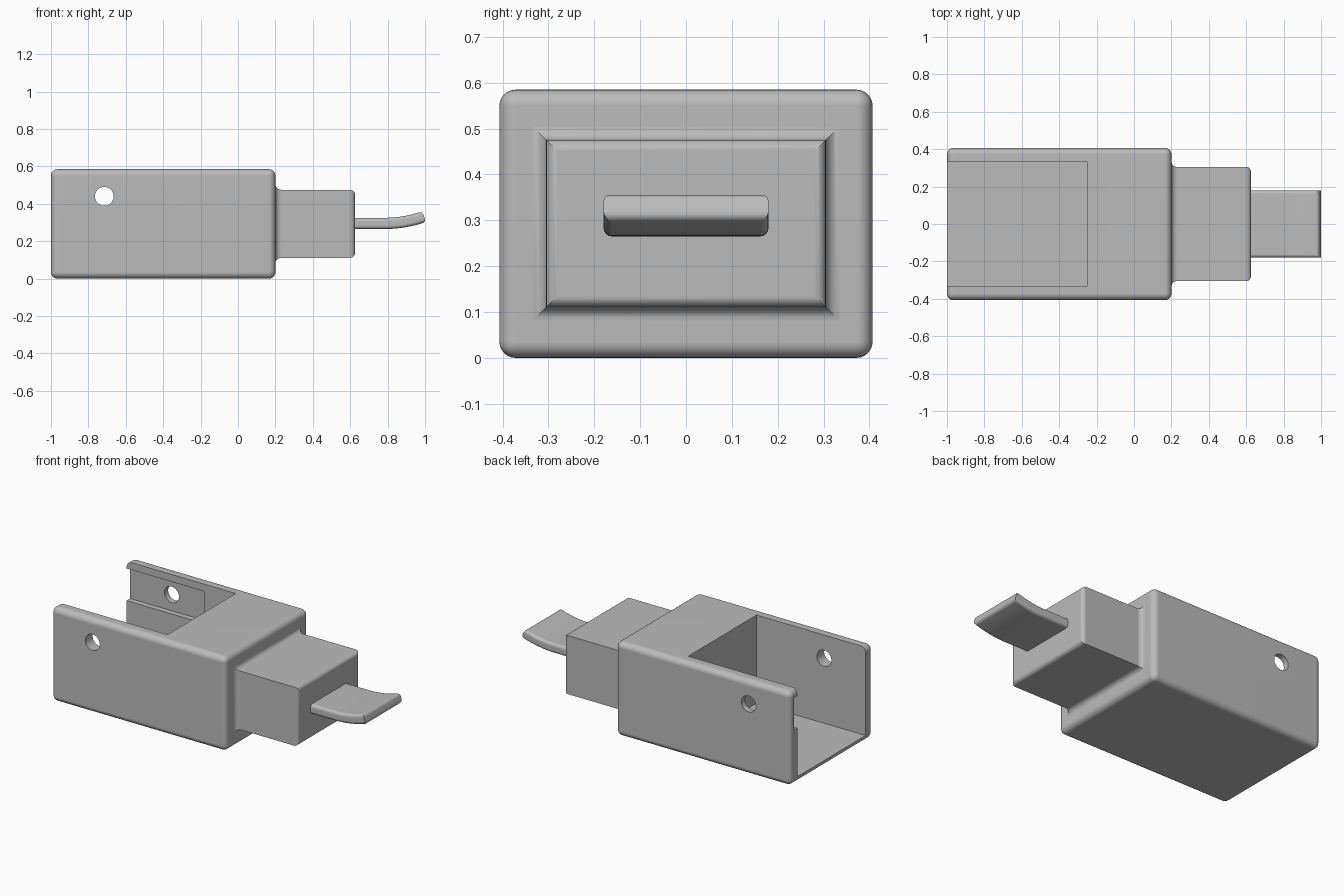
import bpy, bmesh
from math import pi, sin, cos, radians
from mathutils import Matrix

default = bpy.data.objects.get("Cube")
if default:
    bpy.data.objects.remove(default, do_unlink=True)

grey = bpy.data.materials.new("plain grey")
grey.use_nodes = True
GREY = (0.5, 0.5, 0.5, 1)
grey.diffuse_color = GREY
grey.node_tree.nodes["Principled BSDF"].inputs["Base Color"].default_value = GREY


def make_object(name, bm):
    bmesh.ops.recalc_face_normals(bm, faces=bm.faces)
    mesh = bpy.data.meshes.new(name)
    bm.to_mesh(mesh)
    bm.free()
    mesh.materials.append(grey)
    obj = bpy.data.objects.new(name, mesh)
    bpy.context.collection.objects.link(obj)
    return obj


def box(name, low, high):
    bm = bmesh.new()
    bmesh.ops.create_cube(bm, size=1)
    for v in bm.verts:
        v.co = [a + (c + 0.5) * (b - a) for a, b, c in zip(low, high, v.co)]
    return make_object(name, bm)


def activate(obj):
    bpy.ops.object.select_all(action='DESELECT')
    obj.select_set(True)
    bpy.context.view_layer.objects.active = obj


def cut(obj, cutter):
    mod = obj.modifiers.new("cut", 'BOOLEAN')
    mod.operation, mod.solver, mod.object = 'DIFFERENCE', 'EXACT', cutter
    activate(obj)
    bpy.ops.object.modifier_apply(modifier=mod.name)
    bpy.data.objects.remove(cutter, do_unlink=True)


def finish(obj):
    activate(obj)
    bpy.ops.object.shade_smooth_by_angle(angle=radians(30))
    mod = obj.modifiers.new("even shading", 'WEIGHTED_NORMAL')
    mod.keep_sharp = True


# Housing: rounded block
HALF_Y, TOP, FACE_X = 0.407, 0.585, 0.2
housing = box("housing", (-1, -HALF_Y, 0), (FACE_X, HALF_Y, TOP))
bevel = housing.modifiers.new("round", 'BEVEL')
bevel.width, bevel.segments = 0.035, 6
activate(housing)
bpy.ops.object.modifier_apply(modifier=bevel.name)

# Open pocket, and the shallow recess inside the back wall
cut(housing, box("pocket_cutter", (-1.1, -0.335, 0.037), (-0.25, 0.335, 0.7)))
cut(housing, box("recess_cutter", (-1.1, 0.2, 0.34), (-0.47, 0.37, 0.54)))

# Pin hole through both side walls
bm = bmesh.new()
bmesh.ops.create_cone(bm, cap_ends=True, segments=40, radius1=0.05, radius2=0.05, depth=1.2,
                      matrix=Matrix.Translation((-0.715, 0, 0.44)) @ Matrix.Rotation(pi / 2, 4, 'X'))
cut(housing, make_object("pin_hole_cutter", bm))
finish(housing)

# Neck: rectangular rings with a flared root and a rounded end, mitred corners
NECK_Y, NECK_Z, MID_Z, END_X = 0.305, 0.182, 0.293, 0.625
ROOT_R, END_R, STEPS = 0.03, 0.025, 6
quarter = [pi / 2 * i / STEPS for i in range(STEPS + 1)]
profile = [(FACE_X - 0.02, ROOT_R)]
profile += [(FACE_X + ROOT_R * (1 - cos(a)), ROOT_R * (1 - sin(a))) for a in quarter]
profile += [(END_X - END_R * (1 - sin(a)), -END_R * (1 - cos(a))) for a in quarter]
bm = bmesh.new()
rings = []
for x, grow in profile:
    y, z = NECK_Y + grow, NECK_Z + grow
    rings.append([bm.verts.new((x, sy * y, MID_Z + sz * z))
                  for sy, sz in ((-1, -1), (1, -1), (1, 1), (-1, 1))])
for a, b in zip(rings, rings[1:]):
    for i in range(4):
        j = (i + 1) % 4
        bm.faces.new((a[i], a[j], b[j], b[i]))
bm.faces.new(rings[0])
bm.faces.new(rings[-1])
finish(make_object("neck", bm))

# Tongue: flat strip that curls upward, with softened rims
WIDTH, THICK, BEND_X, RADIUS, SWEEP = 0.18, 0.03, 0.78, 0.66, radians(19)
path = [(0.6, 0.295, 0)]
for i in range(13):
    a = SWEEP * i / 12
    path.append((BEND_X + RADIUS * sin(a), 0.295 + RADIUS * (1 - cos(a)), a))
fit = (1 - BEND_X) / (path[-1][0] - BEND_X)
path = [(BEND_X + (x - BEND_X) * fit if x > BEND_X else x, z, a) for x, z, a in path]
bm = bmesh.new()
rings = []
for x, z, a in path:
    rings.append([bm.verts.new((x - s * THICK * sin(a), y, z + s * THICK * cos(a)))
                  for y, s in ((-WIDTH, -1), (WIDTH, -1), (WIDTH, 1), (-WIDTH, 1))])
for a, b in zip(rings, rings[1:]):
    for i in range(4):
        j = (i + 1) % 4
        bm.faces.new((a[i], a[j], b[j], b[i]))
bm.faces.new(rings[0])
bm.faces.new(rings[-1])
bmesh.ops.recalc_face_normals(bm, faces=bm.faces)
tip = set(rings[-1])
rims = []
for e in bm.edges:
    across = abs(e.verts[0].co.y - e.verts[1].co.y) > 0.1
    upright = set(e.verts) <= tip and not across
    in_neck = all(v.co.x < 0.61 for v in e.verts)
    if e.calc_face_angle() > radians(40) and not upright and not in_neck:
        rims.append(e)
bmesh.ops.bevel(bm, geom=rims, offset=0.018, segments=4, profile=0.5, affect='EDGES')
# Trim so that the tip ends exactly at the full length
reach = max(v.co.x for v in bm.verts)
for v in bm.verts:
    if v.co.x > BEND_X:
        v.co.x = BEND_X + (v.co.x - BEND_X) * (1 - BEND_X) / (reach - BEND_X)
finish(make_object("tongue", bm))
